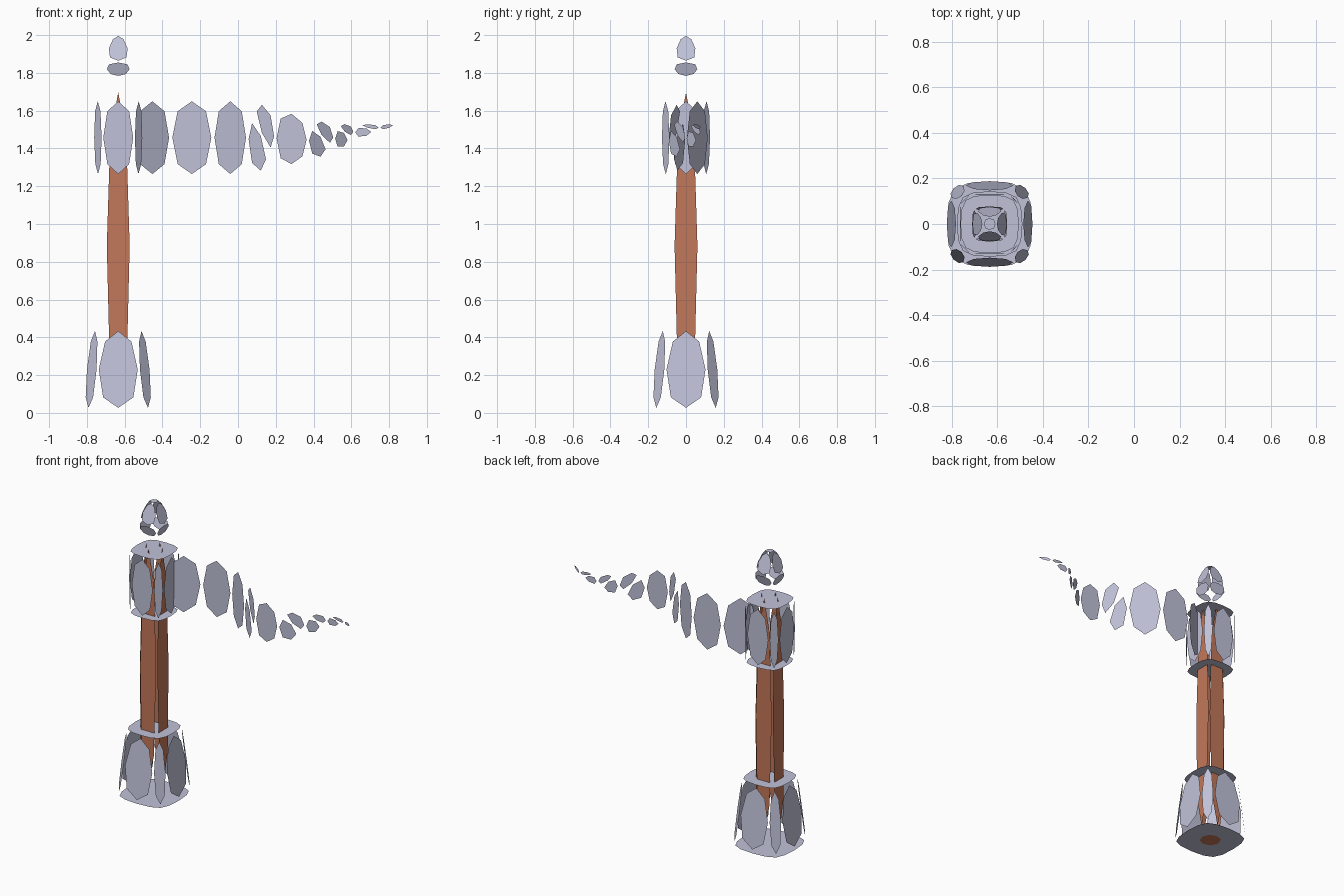
import bpy
from mathutils import Vector

if "Cube" in bpy.data.objects:
    bpy.data.objects.remove(bpy.data.objects["Cube"])

CX = -0.634  # axis of the staff


def material(name, rgb):
    m = bpy.data.materials.new(name)
    m.diffuse_color = (*rgb, 1)
    m.use_nodes = True
    m.node_tree.nodes["Principled BSDF"].inputs["Base Color"].default_value = m.diffuse_color
    return m


GREY = material("pale grey", (0.53, 0.54, 0.69))
BROWN = material("wood brown", (0.54, 0.185, 0.10))


def soften(corners):
    """Round a flat panel the way one smooth subdivision does."""
    p = [Vector(c) for c in corners]
    n = len(p)
    pts = []
    for i in range(n):
        pts.append(p[i] * 0.75 + (p[i - 1] + p[(i + 1) % n]) * 0.125)
        pts.append((p[i] + p[(i + 1) % n]) / 2)
    m = len(pts)
    return [(pts[i] * 4 + pts[i - 1] + pts[(i + 1) % m]) / 6 for i in range(m)]


def panels(name, polys, mat):
    """One object made of separate softened panels."""
    verts, faces = [], []
    for poly in polys:
        s = soften(poly)
        faces.append(range(len(verts), len(verts) + len(s)))
        verts += s
    me = bpy.data.meshes.new(name)
    me.from_pydata(verts, [], [list(f) for f in faces])
    me.materials.append(mat)
    ob = bpy.data.objects.new(name, me)
    bpy.context.collection.objects.link(ob)
    return ob


def square(h, z):
    return [(CX + x * h, y * h, z) for x, y in ((-1, -1), (1, -1), (1, 1), (-1, 1))]


def octagon(h, e, z):
    xy = [(-e, -h), (e, -h), (h, -e), (h, e), (e, h), (-e, h), (-h, e), (-h, -e)]
    return [(CX + x, y, z) for x, y in xy]


def walls(low, high):
    n = len(low)
    return [(low[i], low[(i + 1) % n], high[(i + 1) % n], high[i]) for i in range(n)]


# Lower block: flared foot with chamfered corners
low, high = octagon(0.19, 0.128, 0.0085), octagon(0.146, 0.097, 0.4515)
panels("foot_walls", walls(low, high), GREY)
panels("foot_bottom", [octagon(0.19, 0.128, 0.001)[::-1]], GREY)
panels("foot_top", [high], GREY)

# Upper block: collar with chamfered corners
low, high = octagon(0.128, 0.086, 1.247), octagon(0.130, 0.087, 1.667)
panels("collar_walls", walls(low, high), GREY)
panels("collar_bottom", [low[::-1]], GREY)
panels("collar_top", [high], GREY)

# Wooden shaft
low, high = square(0.072, 0.0), square(0.060, 1.77)
panels("shaft", walls(low, high) + [low[::-1]], BROWN)

# Pointed finial
mid = square(0.078, 1.8585)
panels("finial_lower", walls(square(0.054, 1.781), mid), GREY)
panels("finial_upper", walls(mid, square(0.030, 2.002)), GREY)
panels("finial_cap", [square(0.028, 2.0)], GREY)

# Waving pennant: columns of x, y, bottom z, top z
cols = [(-0.55, 0.0, 1.247, 1.667), (-0.357, 0.12, 1.247, 1.667),
        (-0.132, 0.12, 1.247, 1.667), (0.05, 0.0, 1.247, 1.667),
        (0.197, -0.095, 1.285, 1.625), (0.37, -0.095, 1.325, 1.565),
        (0.51, 0.0, 1.37, 1.535), (0.615, 0.08, 1.44, 1.53),
        (0.75, 0.08, 1.488, 1.53)]
SPLIT = (3, 5, 6, 7)  # columns cut along the diagonal
pennant = []
for i, (a, b) in enumerate(zip(cols, cols[1:])):
    lb, lt = (a[0], a[1], a[2]), (a[0], a[1], a[3])
    rb, rt = (b[0], b[1], b[2]), (b[0], b[1], b[3])
    if i in SPLIT:
        pennant += [(lb, rb, lt), (lt, rb, rt)]
    else:
        pennant.append((lb, rb, rt, lt))
pennant.append(((0.75, 0.08, 1.488), (0.855, 0.015, 1.53), (0.75, 0.08, 1.53)))
panels("pennant", pennant, GREY)
